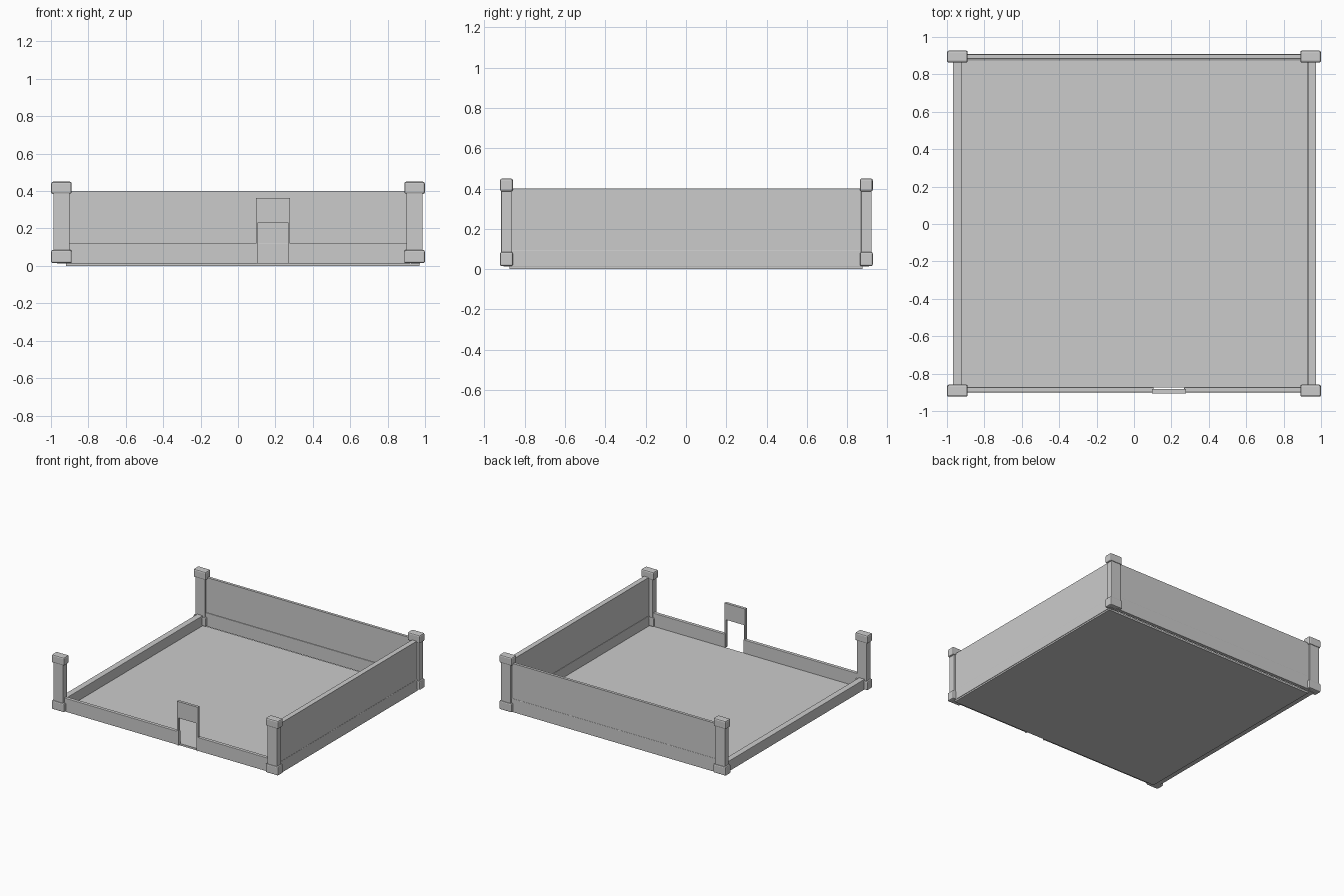
import bpy

if "Cube" in bpy.data.objects:
    bpy.data.objects.remove(bpy.data.objects["Cube"])


def box(name, x, y, z, bevel=0.0):
    """Box from (min, max) ranges, with an optional chamfered edge."""
    bpy.ops.mesh.primitive_cube_add(size=1)
    ob = bpy.context.object
    ob.name = name
    ob.location = [(a + b) / 2 for a, b in (x, y, z)]
    ob.scale = [b - a for a, b in (x, y, z)]
    bpy.ops.object.transform_apply(location=False, rotation=False, scale=True)
    if bevel:
        mod = ob.modifiers.new("edge_bevel", "BEVEL")
        mod.width = bevel
        mod.segments = 2
    return ob


def span(centre, half):
    return (centre - half, centre + half)


# Floor slab
box("floor", (-0.92, 0.97), (-0.875, 0.875), (0.0, 0.015))

# Corner posts with plinth and cap
for sx, side in ((-1, "left"), (1, "right")):
    for cy, end in ((-0.891, "front"), (0.895, "back")):
        tag = f"{end}_{side}"
        cx = sx * 0.944
        box(f"{tag}_post", span(cx, 0.043), span(cy, 0.026), (0.05, 0.42), 0.003)
        box(f"{tag}_plinth", span(cx, 0.055), span(cy, 0.032), (0.015, 0.085), 0.008)
        box(f"{tag}_cap", span(cx, 0.055), span(cy, 0.032), (0.385, 0.45), 0.01)

# Low curbs; the front one is broken by the doorway
FRONT_Y = (-0.9, -0.872)
box("front_curb_left", (-0.92, 0.105), FRONT_Y, (0.012, 0.12), 0.003)
box("front_curb_right", (0.268, 0.92), FRONT_Y, (0.012, 0.12), 0.003)
box("back_curb", (-0.92, 0.92), (0.88, 0.909), (0.012, 0.12), 0.003)
box("left_curb", (-0.969, -0.92), (-0.89, 0.89), (0.012, 0.095), 0.003)
box("right_curb", (0.928, 0.974), (-0.89, 0.89), (0.012, 0.095), 0.003)

# Tall wall panels on the back and right
box("back_wall", (-0.92, 0.92), (0.885, 0.907), (0.1, 0.4))
box("right_wall", (0.931, 0.972), (-0.89, 0.89), (0.08, 0.4))

# Door surround: two thin jambs and a deep lintel
DOOR_Y = (-0.905, -0.883)
box("door_jamb_left", (0.096, 0.107), DOOR_Y, (0.012, 0.232))
box("door_jamb_right", (0.266, 0.279), DOOR_Y, (0.012, 0.232))
box("door_lintel", (0.096, 0.279), DOOR_Y, (0.232, 0.363))
